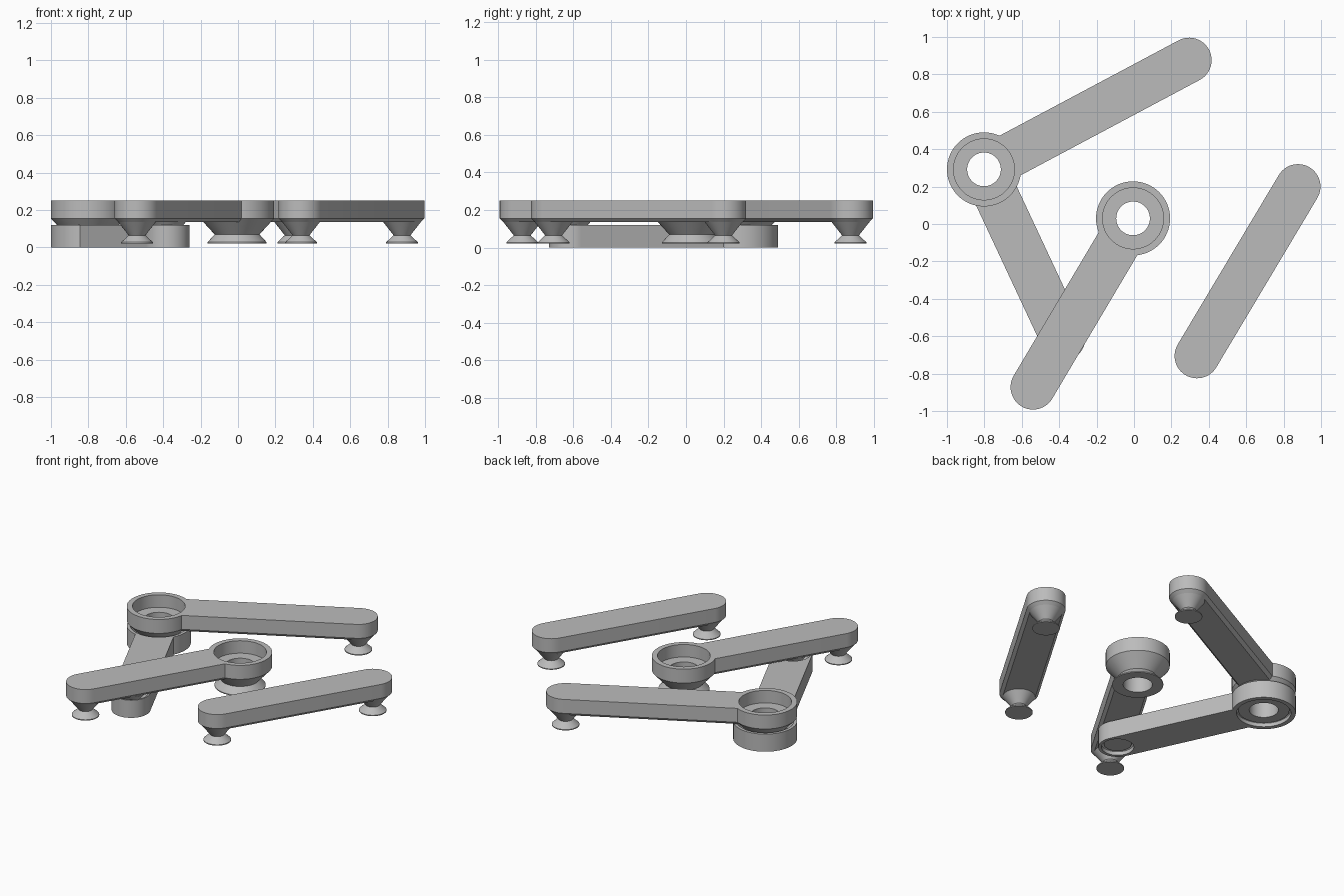
import bpy, bmesh
from math import sin, cos, asin, atan2, pi, tau
from mathutils import Vector

cube = bpy.data.objects.get("Cube")
if cube:
    bpy.data.objects.remove(cube)

grey = bpy.data.materials.new("light grey plastic")
grey.use_nodes = True
colour = (0.5, 0.5, 0.5, 1)
grey.diffuse_color = colour
grey.node_tree.nodes["Principled BSDF"].inputs["Base Color"].default_value = colour

SEG = 64
TOP, EDGE, BASE = 0.25, 0.155, 0.135   # arm top, chamfer start, underside
W = 0.12                               # arm half width
HUB = 0.198                            # hub radius


def finish(name, bm):
    bmesh.ops.remove_doubles(bm, verts=bm.verts, dist=1e-5)
    bmesh.ops.recalc_face_normals(bm, faces=bm.faces)
    mesh = bpy.data.meshes.new(name)
    bm.to_mesh(mesh)
    bm.free()
    mesh.materials.append(grey)
    obj = bpy.data.objects.new(name, mesh)
    bpy.context.collection.objects.link(obj)
    bpy.ops.object.select_all(action='DESELECT')
    obj.select_set(True)
    bpy.context.view_layer.objects.active = obj
    bpy.ops.object.shade_smooth_by_angle(angle=0.5)
    return obj


def lathe(name, centre, profile):
    """Revolve a closed (radius, z) profile about a vertical axis."""
    bm = bmesh.new()
    rings = [[bm.verts.new((centre[0] + r * cos(tau * i / SEG),
                            centre[1] + r * sin(tau * i / SEG), z))
              for r, z in profile] for i in range(SEG)]
    n = len(profile)
    for i in range(SEG):
        a, b = rings[i], rings[(i + 1) % SEG]
        for j in range(n):
            k = (j + 1) % n
            if profile[j][0] or profile[k][0]:
                bm.faces.new((a[j], b[j], b[k], a[k]))
    return finish(name, bm)


def arc(x, r, start, end, n=24):
    return [(x + r * cos(start + (end - start) * i / n),
             r * sin(start + (end - start) * i / n)) for i in range(n + 1)]


def outline(length, w, start_r, end_r):
    """Bar outline along x; a radius makes that end hug a round hub."""
    if start_r:
        t = asin(w / start_r)
        pts = arc(0, start_r, t, -t)
    else:
        pts = arc(0, w, pi / 2, 3 * pi / 2)
    if end_r:
        t = asin(w / end_r)
        pts += arc(length, end_r, pi + t, pi - t)
    else:
        pts += arc(length, w, -pi / 2, pi / 2)
    return pts


def bar(name, a, b, layers, start_r=None, end_r=None):
    """Stack outlines given as (half width, z) and skin them."""
    d = Vector(b) - Vector(a)
    bm = bmesh.new()
    loops = [[bm.verts.new((x, y, z)) for x, y in outline(d.length, w, start_r, end_r)]
             for w, z in layers]
    n = len(loops[0])
    for low, high in zip(loops, loops[1:]):
        for i in range(n):
            k = (i + 1) % n
            bm.faces.new((low[i], low[k], high[k], high[i]))
    bm.faces.new(loops[0])
    bm.faces.new(loops[-1])
    obj = finish(name, bm)
    obj.location = (a[0], a[1], 0)
    obj.rotation_euler.z = atan2(d.y, d.x)


def foot(name, centre):
    """Solid hourglass pin below an arm."""
    lathe(name, centre, [(0, 0.022), (0.085, 0.022), (0.085, 0.028), (0.045, 0.065),
                         (W - 0.02, BASE), (0, BASE)])


def hub(name, centre):
    """Open cup with a hollow hourglass pin below."""
    lathe(name, centre, [(0.09, 0.022), (0.158, 0.022), (0.158, 0.028), (0.12, 0.07),
                         (HUB, EDGE), (HUB, TOP), (0.163, TOP), (0.163, 0.165),
                         (0.09, 0.165)])


def socket(name, centre, outer, lower, neck, upper):
    """Ring with an hourglass hole that holds a pin."""
    lathe(name, centre, [(outer, 0), (outer, 0.12), (upper, 0.12), (neck, 0.065),
                         (lower, 0.025), (lower, 0)])


upper_layers = [(W - 0.02, BASE), (W, EDGE), (W, TOP)]
corner, back_end = (-0.802, 0.292), (0.295, 0.876)
middle, front_end = (-0.005, 0.03), (-0.54, -0.872)
crossing = (-0.38, -0.61)
loose_back, loose_front = (0.877, 0.2), (0.337, -0.705)

# Back arm
hub("back_arm_hub", corner)
bar("back_arm", corner, back_end, upper_layers, 0.185)
foot("back_arm_foot", back_end)

# Middle arm, pinned to the lower link partway along
hub("middle_arm_hub", middle)
bar("middle_arm", middle, front_end, upper_layers, 0.185)
foot("middle_arm_foot", front_end)
foot("middle_arm_pivot", crossing)

# Loose arm
bar("loose_arm", loose_back, loose_front, upper_layers)
foot("loose_arm_back_foot", loose_back)
foot("loose_arm_front_foot", loose_front)

# Lower link with a socket at each end
socket("lower_link_large_socket", corner, HUB, 0.168, 0.135, 0.178)
bar("lower_link", corner, crossing, [(W, 0), (W, 0.12)], 0.185, W)
socket("lower_link_small_socket", crossing, W, 0.1, 0.058, 0.11)
